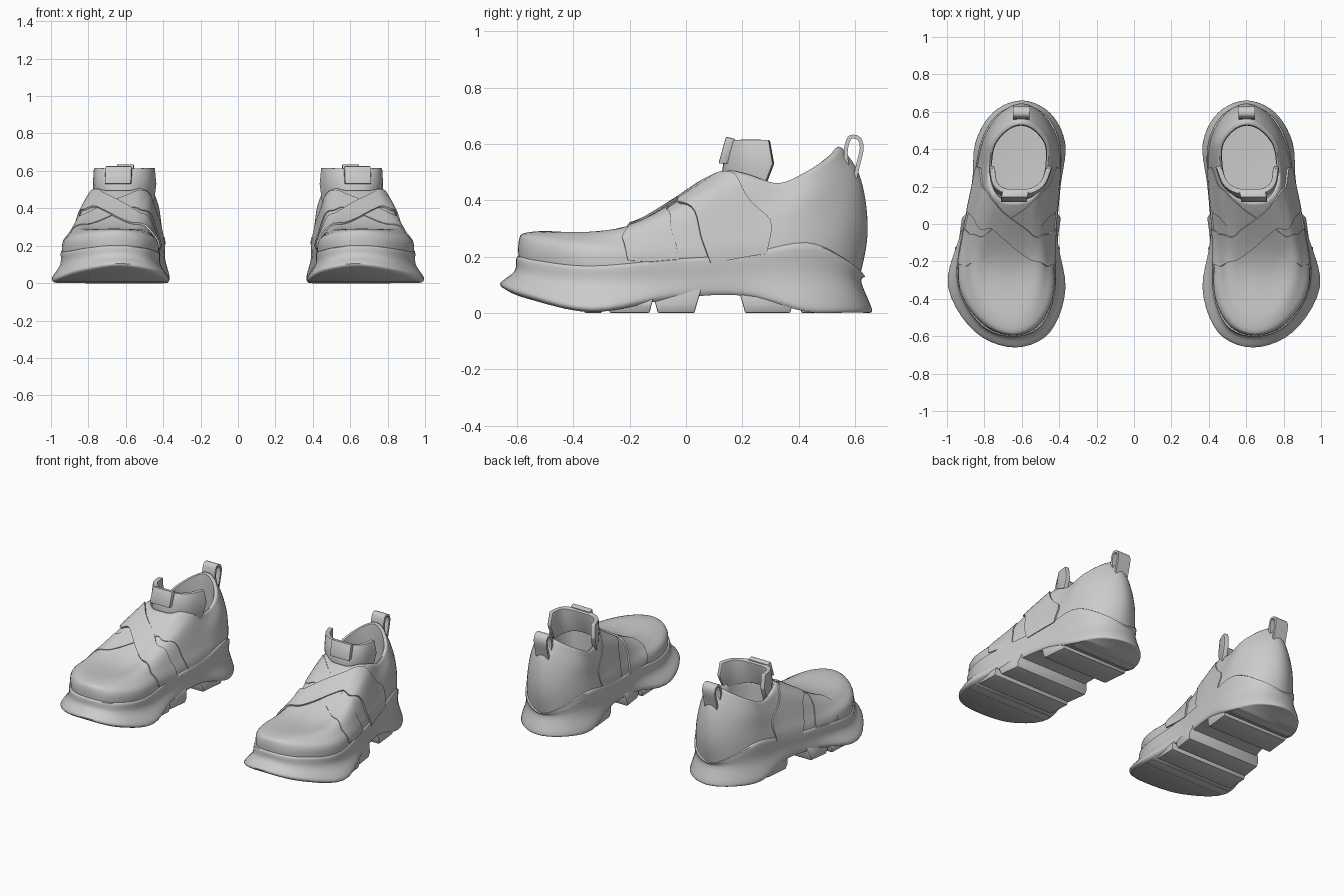
import bpy, bmesh, math
from mathutils import Vector

cube = bpy.data.objects.get("Cube")
if cube:
    bpy.data.objects.remove(cube, do_unlink=True)

grey = bpy.data.materials.new("plain grey")
grey.use_nodes = True
grey.diffuse_color = (0.6, 0.6, 0.6, 1)
grey.node_tree.nodes["Principled BSDF"].inputs["Base Color"].default_value = (0.6, 0.6, 0.6, 1)


def place(p):
    """Shift a point from the shoe's own centreline to the left shoe's curved one."""
    return Vector((p[0] + 0.6 + 0.083 * math.exp(-((p[1] + 0.25) / 0.45) ** 2), p[1], p[2]))


def add_part(name, verts, faces, thickness=0, angle=40, bevel=0):
    """Make one part for the left shoe and mirror it to the right shoe."""
    mesh = bpy.data.meshes.new(name)
    mesh.from_pydata([tuple(v) for v in verts], [], faces)
    bm = bmesh.new()
    bm.from_mesh(mesh)
    bmesh.ops.remove_doubles(bm, verts=bm.verts, dist=0.0005)
    bmesh.ops.recalc_face_normals(bm, faces=bm.faces)
    bm.to_mesh(mesh)
    bm.free()
    mesh.materials.append(grey)
    obj = bpy.data.objects.new(name, mesh)
    bpy.context.collection.objects.link(obj)
    bpy.ops.object.select_all(action="DESELECT")
    bpy.context.view_layer.objects.active = obj
    obj.select_set(True)
    if thickness:
        solid = obj.modifiers.new("Solidify", "SOLIDIFY")
        solid.thickness, solid.offset = thickness, 0
    if bevel:
        soft = obj.modifiers.new("Bevel", "BEVEL")
        soft.width, soft.segments = bevel, 2
    mirror = obj.modifiers.new("Mirror", "MIRROR")
    mirror.use_mirror_merge = False
    for mod in list(obj.modifiers):
        bpy.ops.object.modifier_apply(modifier=mod.name)
    bpy.ops.object.shade_smooth_by_angle(angle=math.radians(angle))


def blend(a, b, c, d, t):
    """Smooth curve from b to c."""
    return 0.5 * (2 * b + (c - a) * t + (2 * a - 5 * b + 4 * c - d) * t * t
                  + (3 * b - a - 3 * c + d) * t ** 3)


def along(rows, t):
    """Point at t on a smooth curve through the rows."""
    i = min(max(int(t), 0), len(rows) - 2)
    a, b, c, d = (Vector(rows[min(max(i + k, 0), len(rows) - 1)]) for k in (-1, 0, 1, 2))
    return blend(a, b, c, d, t - i)


def surface(table, u, v):
    """Point on a shell: u runs from toe (0) round to heel (+-7), v from bottom to top."""
    i = math.floor(u)
    columns = []
    for k in range(i - 1, i + 3):
        k = (k + 7) % 14 - 7
        p = along(table[abs(k)], v)
        columns.append(Vector((-p.x if k < 0 else p.x, p.y, p.z)))
    return blend(*columns, u - i)


def grid_faces(rows, cols, wrap=False):
    last = cols if wrap else cols - 1
    return [(r * cols + c, r * cols + (c + 1) % cols, (r + 1) * cols + (c + 1) % cols,
             (r + 1) * cols + c) for r in range(rows - 1) for c in range(last)]


N = 70
ring_u = [-7 + 14 * k / N for k in range(N)]

# Upper profiles (half width, y, z) from the sole to the collar, toe to heel
upper = [
    [(0, -.58, .1), (0, -.595, .25), (0, -.535, .29), (0, -.22, .3), (0, .1, .49)],
    [(.145, -.525, .1), (.15, -.535, .24), (.12, -.47, .285), (.1, -.2, .305), (.07, .11, .49)],
    [(.25, -.33, .1), (.25, -.35, .22), (.2, -.3, .275), (.15, -.12, .34), (.12, .15, .5)],
    [(.24, -.05, .1), (.24, -.05, .2), (.215, -.02, .28), (.18, .07, .4), (.155, .22, .485)],
    [(.225, .22, .1), (.225, .22, .22), (.205, .24, .3), (.185, .28, .38), (.165, .33, .455)],
    [(.21, .42, .1), (.205, .43, .22), (.195, .43, .32), (.18, .44, .42), (.15, .44, .5)],
    [(.12, .57, .1), (.125, .58, .25), (.12, .575, .36), (.105, .555, .46), (.08, .525, .555)],
    [(0, .61, .1), (0, .642, .25), (0, .64, .38), (0, .612, .5), (0, .555, .585)],
]
verts = [place(surface(upper, u, v / 5)) for v in range(21) for u in ring_u]
# Lining rolls over the collar and drops to the footbed
for scale, drop, floor in ((.95, -.006, 0), (.89, 0, 0), (.87, .06, 0), (.9, 0, .2), (0, 0, .19)):
    for u in ring_u:
        p = surface(upper, u, 4)
        z = floor or p.z - drop
        verts.append(place((p.x * scale, .33 + (p.y - .33) * scale, z)))
add_part("upper", verts, grid_faces(26, N, True), angle=60)

# Sole profiles from the top lip down to the flared ground edge
sole = [
    [(0, -.56, .2), (0, -.6, .2), (0, -.608, .15), (0, -.66, .105), (0, -.635, .08)],
    [(.14, -.515, .18), (.158, -.542, .185), (.165, -.548, .13), (.2, -.578, .075),
     (.19, -.56, .05)],
    [(.24, -.33, .16), (.26, -.34, .163), (.263, -.34, .1), (.313, -.34, .025), (.3, -.33, .003)],
    [(.22, -.05, .18), (.248, -.05, .188), (.25, -.05, .12), (.258, -.05, .07), (.25, -.05, .05)],
    [(.21, .2, .2), (.232, .2, .205), (.234, .2, .14), (.238, .2, .08), (.23, .2, .062)],
    [(.18, .42, .23), (.212, .43, .245), (.21, .43, .13), (.24, .43, .03), (.235, .43, .004)],
    [(.11, .55, .18), (.13, .582, .18), (.13, .578, .12), (.152, .595, .02), (.147, .59, .002)],
    [(0, .59, .12), (0, .636, .13), (0, .622, .11), (0, .66, .015), (0, .65, 0)],
]
verts = [place(surface(sole, u, v / 4)) for v in range(17) for u in ring_u]
faces = grid_faces(17, N, True)
# Underside strips join the two edges; the end strips are triangles
base = 16 * N
for k in range(N // 2):
    corners = dict.fromkeys(i % N for i in (k, k + 1, N - k - 1, N - k))
    faces.append([base + i for i in corners])
add_part("sole", verts, faces, angle=50)

# Cross-wise tread blocks: front y, back y, half width, inward lean of the top
for i, (y0, y1, width, lean) in enumerate(((-.36, -.3, .3, .035), (-.27, -.13, .285, .03),
                                           (-.1, .03, .268, .02), (.21, .37, .242, .015),
                                           (.41, .46, .228, .03))):
    verts = []
    for z, grow, side in ((0, 0, .01), (.03, .008, .004), (.085, .025, lean)):
        for y, s in ((y0 - grow, -1), (y0 - grow, 1), (y1 + grow, 1), (y1 + grow, -1)):
            verts.append(place((s * (width - side), y, z)))
    add_part("tread_block_%d" % (i + 1), verts,
             grid_faces(3, 4, True) + [(0, 1, 2, 3), (8, 9, 10, 11)], angle=30, bevel=.005)


# Crossed straps laid over the upper; each row is one (u, v, u, v) cut across the strap
strap_rows = [(4.3, .9, 3.5, .7), (4.15, 2.5, 3, 2.65), (2.6, 3.9, 1.6, 3.45), (0, 3.72, 0, 3.35),
              (-2.2, 3.1, -1.85, 2.75), (-2.9, 2, -2.35, 1.8), (-3.1, .8, -2.5, .8)]


def add_strap(name, side, lift):
    verts, steps, across = [], 48, 9
    for r in range(steps + 1):
        row = along(strap_rows, r / steps * (len(strap_rows) - 1))
        for s in range(across):
            f = s / (across - 1)
            u = side * (row[0] + (row[2] - row[0]) * f)
            v = min(row[1] + (row[3] - row[1]) * f, 3.95)
            p = surface(upper, u, v)
            du = surface(upper, u + .05, v) - p
            dv = surface(upper, u, v + .04) - p
            verts.append(place(p + du.cross(dv).normalized() * lift))
    add_part(name, verts, grid_faces(steps + 1, across), thickness=.01)


add_strap("under_strap", -1, 0)
add_strap("over_strap", 1, .007)

# Tongue wrapping the front of the opening
tongue = [
    [(0, .135, .46), (.065, .15, .46), (.12, .205, .45), (.15, .275, .44)],
    [(0, .148, .54), (.07, .158, .54), (.13, .21, .535), (.157, .31, .53)],
    [(0, .172, .61), (.075, .18, .611), (.128, .22, .615), (.15, .295, .614)],
]
verts = []
for row in tongue:
    for k in range(-12, 13):
        p = along(row, abs(k) / 4)
        verts.append(place((math.copysign(p.x, k) - .012, p.y, p.z)))
add_part("tongue", verts, grid_faces(3, 25), thickness=.028, bevel=.004)

# Folded tab on the tongue
verts = [place((x, y, z)) for x in (-.07, .07)
         for y, z in ((.115, .53), (.15, .53), (.175, .618), (.142, .626))]
add_part("tongue_tab", verts, grid_faces(2, 4, True) + [(0, 1, 2, 3), (4, 5, 6, 7)],
         angle=30, bevel=.005)

# Pull loop at the heel
path = [(.575, .5), (.567, .57), (.577, .615), (.592, .626), (.615, .618), (.624, .585),
        (.612, .53), (.6, .48)]
verts = []
for k in range(29):
    p = along(path, k / 4)
    verts += [place((x, p[0], p[1])) for x in (-.045, .045)]
add_part("heel_loop", verts, grid_faces(29, 2), thickness=.014)
